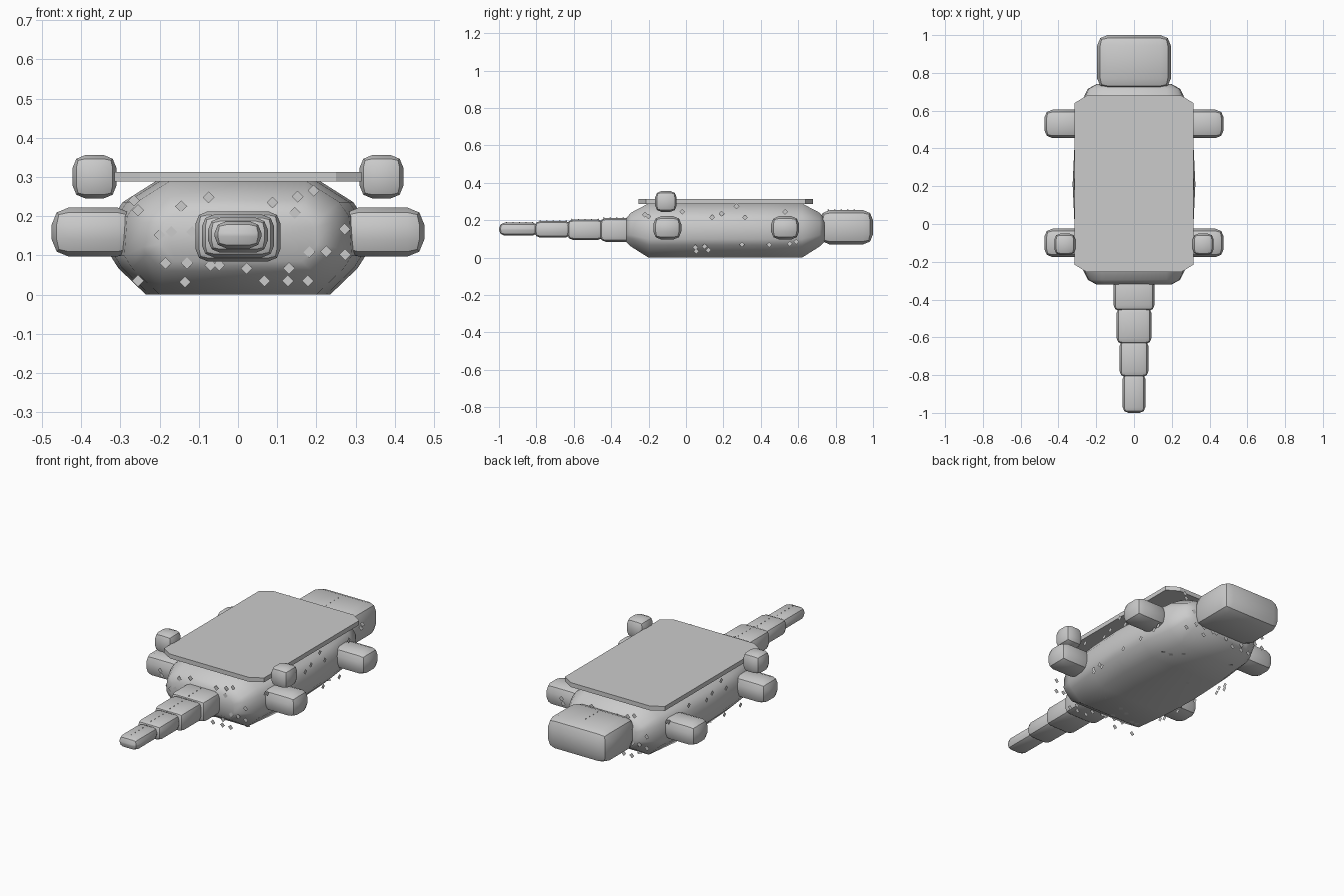
import bpy, bmesh, math, random
from mathutils import Vector

if "Cube" in bpy.data.objects:
    bpy.data.objects.remove(bpy.data.objects["Cube"])

random.seed(4)


def make_object(name, bm, smooth=None):
    bmesh.ops.recalc_face_normals(bm, faces=bm.faces)
    me = bpy.data.meshes.new(name)
    bm.to_mesh(me)
    bm.free()
    ob = bpy.data.objects.new(name, me)
    bpy.context.collection.objects.link(ob)
    if smooth:
        bpy.ops.object.select_all(action='DESELECT')
        ob.select_set(True)
        bpy.context.view_layer.objects.active = ob
        bpy.ops.object.shade_smooth_by_angle(angle=math.radians(smooth))
    return ob


def soft_box(name, lo, hi, width, segments=2):
    """Rounded box between two corners."""
    lo, hi = Vector(lo), Vector(hi)
    bm = bmesh.new()
    bmesh.ops.create_cube(bm, size=1)
    for v in bm.verts:
        v.co = Vector([(lo[i] + hi[i]) / 2 + v.co[i] * (hi[i] - lo[i]) for i in range(3)])
    bmesh.ops.bevel(bm, geom=bm.edges[:], offset=width, segments=segments,
                    profile=0.5, affect='EDGES')
    return make_object(name, bm, 40)


# Body: lofted rounded sections along y (end distance, half width, bottom, top)
stations = [(-0.53, 0.20, 0.085, 0.21), (-0.505, 0.245, 0.06, 0.24),
            (-0.41, 0.29, 0.0, 0.29), (-0.21, 0.315, 0.0, 0.29), (0.0, 0.325, 0.0, 0.29)]
stations += [(-d, w, a, b) for d, w, a, b in reversed(stations[:-1])]
bm = bmesh.new()
rings = []
for d, w, lo, hi in stations:
    c = min(0.09, (hi - lo) * 0.31)
    half = [(w - c, lo), (w - c * 0.22, lo + c * 0.75), (w, lo + c * 1.1),
            (w - c * 0.08, hi - c * 1.0), (w - c * 0.35, hi - c * 0.6), (w - c * 1.3, hi)]
    pts = half + [(-x, z) for x, z in reversed(half)]
    rings.append([bm.verts.new((x, d + 0.21, z)) for x, z in pts])
for r, s in zip(rings, rings[1:]):
    for i in range(len(r)):
        j = (i + 1) % len(r)
        bm.faces.new((r[i], r[j], s[j], s[i]))
bm.faces.new(rings[0])
bm.faces.new(rings[-1])
make_object("body", bm, 50)

# Back plate with clipped corners
bm = bmesh.new()
outline = [(0.315, -0.215), (0.315, 0.64), (0.25, 0.68), (-0.25, 0.68),
           (-0.315, 0.64), (-0.315, -0.215), (-0.25, -0.255), (0.25, -0.255)]
face = bm.faces.new([bm.verts.new((x, y, 0.288)) for x, y in outline])
ext = bmesh.ops.extrude_face_region(bm, geom=[face])
for v in ext["geom"]:
    if isinstance(v, bmesh.types.BMVert):
        v.co.z = 0.313
make_object("back_plate", bm)

# Head
soft_box("head", (-0.195, 0.715, 0.07), (0.195, 1.0, 0.255), 0.055)

# Tail segments, shrinking toward the tip
for i, (y0, y1, w, a, b) in enumerate([(-0.46, -0.28, 0.108, 0.085, 0.212),
                                       (-0.635, -0.44, 0.092, 0.095, 0.204),
                                       (-0.81, -0.615, 0.076, 0.107, 0.196),
                                       (-1.0, -0.79, 0.06, 0.118, 0.187)]):
    soft_box(f"tail_segment_{i + 1}", (-w, y0, a), (w, y1, b), 0.03)

# Legs and shoulder knobs
for side, s in (("left", -1), ("right", 1)):
    for pos, y in (("front", -0.1), ("rear", 0.53)):
        xs = sorted((s * 0.265, s * 0.475))
        soft_box(f"{pos}_leg_{side}", (xs[0], y - 0.075, 0.097), (xs[1], y + 0.075, 0.222), 0.043)
    xs = sorted((s * 0.31, s * 0.422))
    soft_box(f"shoulder_knob_{side}", (xs[0], -0.165, 0.245), (xs[1], -0.05, 0.356), 0.033)

# Small diamond scales lying on the planes around the body
front = [(-.265, .24), (-.255, .215), (-.145, .225), (-.075, .248), (-.2, .152), (-.17, .16),
         (-.117, .16), (-.185, .08), (-.13, .08), (-.07, .075), (-.048, .075), (-.255, .035),
         (-.135, .032), (.022, .067), (.088, .235), (.152, .25), (.145, .208), (.193, .265),
         (.272, .167), (.273, .102), (.225, .11), (.182, .108), (.13, .067), (.067, .035),
         (.127, .035), (.178, .035)]
flank = [(.05, .055), (.055, .035), (.1, .06), (.12, .04), (-.2, .22), (-.22, .23), (-.02, .245),
         (.14, .215), (.19, .235), (.27, .275), (.315, .215), (.53, .245), (.3, .07),
         (.445, .07), (.555, .075), (.59, .085)]
bm = bmesh.new()


def diamond(centre, u, v, r=0.015):
    c, u, v = Vector(centre), Vector(u) * r, Vector(v) * r
    bm.faces.new([bm.verts.new(p) for p in (c + u, c + v, c - u, c - v)])


X, Y, Z = (1, 0, 0), (0, 1, 0), (0, 0, 1)
for x, z in front:
    diamond((x, -0.321, z), X, Z)
    diamond((-x, 0.741, z), X, Z)
for y, z in flank:
    diamond((0.326, y, z), Y, Z)
    diamond((-0.326, 0.42 - y, z), Y, Z)
for _ in range(16):
    diamond((random.uniform(-.26, .26), random.uniform(-.28, .7), 0.0), X, Y)
make_object("scales", bm)

# Fine ridge spikes along the tail and head
bm = bmesh.new()
for y0, z, n in ((-.44, .212, 5), (-.61, .204, 5), (-.78, .196, 5), (-.96, .187, 5), (.76, .255, 5)):
    for k in range(n):
        diamond((0, y0 + k * 0.035, z), Y, Z, 0.005)
make_object("ridge_spikes", bm)

# Thin grooves across the back plate
bm = bmesh.new()
for k in range(6):
    y = -0.035 + k * 0.125
    bm.faces.new([bm.verts.new(p) for p in ((-.075, y - .002, .3145), (.075, y - .002, .3145),
                                            (.075, y + .002, .3145), (-.075, y + .002, .3145))])
make_object("plate_grooves", bm)
